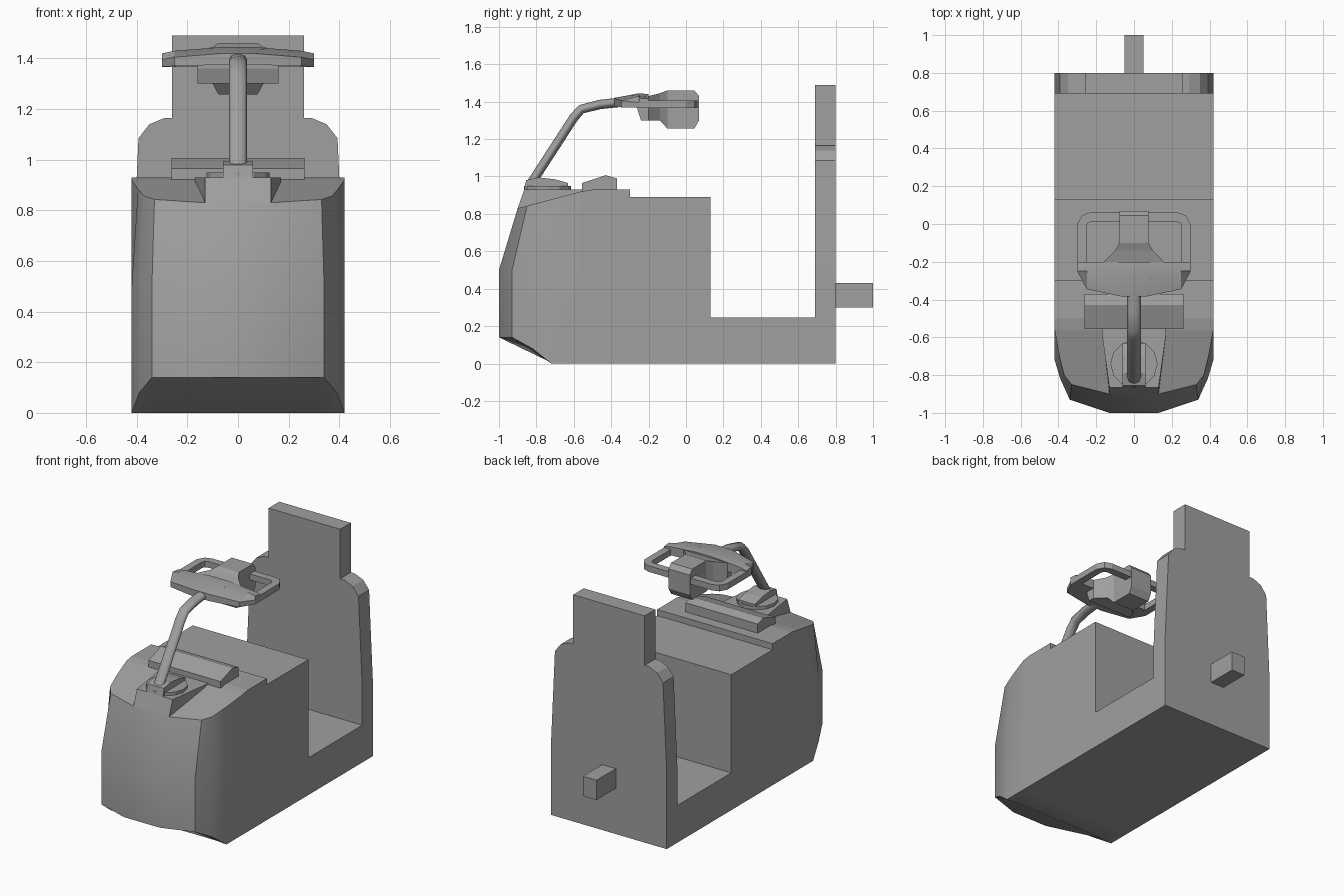
import bpy, bmesh, math

cube = bpy.data.objects.get("Cube")
if cube:
    bpy.data.objects.remove(cube, do_unlink=True)

grey = bpy.data.materials.new("plain_grey")
grey.use_nodes = True
grey.diffuse_color = (0.35, 0.35, 0.35, 1)
grey.node_tree.nodes["Principled BSDF"].inputs["Base Color"].default_value = grey.diffuse_color


def finish(name, bm, smooth=None):
    bmesh.ops.recalc_face_normals(bm, faces=bm.faces)
    mesh = bpy.data.meshes.new(name)
    bm.to_mesh(mesh)
    bm.free()
    mesh.materials.append(grey)
    obj = bpy.data.objects.new(name, mesh)
    bpy.context.collection.objects.link(obj)
    if smooth:
        bpy.ops.object.select_all(action='DESELECT')
        obj.select_set(True)
        bpy.context.view_layer.objects.active = obj
        bpy.ops.object.shade_smooth_by_angle(angle=math.radians(smooth))
    return obj


def loft(name, sections, smooth=None):
    """Bridge matching closed sections and cap both ends."""
    bm = bmesh.new()
    rings = [[bm.verts.new(p) for p in s] for s in sections]
    n = len(rings[0])
    for a, b in zip(rings, rings[1:]):
        for i in range(n):
            j = (i + 1) % n
            bm.faces.new((a[i], a[j], b[j], b[i]))
    bm.faces.new(rings[0])
    bm.faces.new(rings[-1])
    return finish(name, bm, smooth)


def side_prism(name, profile, half):
    """Side profile (y, z) extruded across x."""
    return loft(name, [[(x, y, z) for y, z in profile] for x in (-half, half)])


def mirrored(half):
    """Close an outline from its +x half."""
    return half + [(-p[0], *p[1:]) for p in reversed(half)]


def box_section(y, half, low, high):
    return [(-half, y, low), (half, y, low), (half, y, high), (-half, y, high)]


# Chassis with deck, step and standing platform
side_prism("chassis", [(-.56, 0), (.8, 0), (.8, .245), (.13, .245), (.13, .89),
                       (-.3, .89), (-.3, .93), (-.5, .93), (-.56, .92)], .42)

# Rounded nose, sloped on top and undercut at the foot
plan = [(.13, -1), (.34, -.93), (.39, -.82), (.42, -.72), (.42, -.56)]
foot = [(x, y, z) for (x, y), z in zip(plan, (.14, .14, .08, 0, 0))]
waist = [(x, y, .5) for x, y in plan]
brow = [(.13, -.9, .83), (.33, -.85, .843), (.37, -.8, .856), (.395, -.7, .883), (.42, -.56, .92)]
bm = bmesh.new()
rows = [[bm.verts.new(p) for p in mirrored(r)] for r in (foot, waist, brow)]
for a, b in zip(rows, rows[1:]):
    for i in range(len(a)):
        j = (i + 1) % len(a)
        bm.faces.new((a[i], a[j], b[j], b[i]))
bm.faces.new(rows[-1])
f = rows[0]
r, l = [bm.verts.new((x, -.71, 0)) for x in (.34, -.34)]
bm.faces.new((f[0], f[1], r, l, f[-2], f[-1]))
bm.faces.new((f[1], f[2], f[3], r))
bm.faces.new((f[-2], f[-3], f[-4], l))
bm.faces.new((f[3], f[4], f[5], f[6], l, r))
finish("nose", bm, 28)

# Flat mount standing out of the sloped nose
loft("tiller_mount", [mirrored([(.13, -.9, .83), (.17, -.58, .83), (.17, -.5, .83)]),
                      mirrored([(.13, -.865, .93), (.17, -.58, .93), (.17, -.5, .93)])])

# Backrest and rear block
back = [(.42, .2), (.42, .5), (.4, .93), (.393, 1.085), (.35, 1.14), (.29, 1.165),
        (.26, 1.165), (.26, 1.49)]
loft("backrest", [mirrored([(x, y, z) for x, z in back]) for y in (.69, .8)])
loft("rear_block", [box_section(y, .05, .3, .43) for y in (.79, 1)])

# Storage console
side_prism("console", [(-.555, .92), (-.555, .965), (-.43, 1.007), (-.37, .99), (-.37, .92)], .262)

# Swivel disc and pivot
disc = [(.125 * math.cos(i * math.pi / 6), -.74 + .125 * math.sin(i * math.pi / 6))
        for i in range(12)]
loft("swivel_disc", [[(x, y, z) for x, y in disc] for z in (.92, .95)])
side_prism("pivot", [(-.865, .93), (-.855, .98), (-.79, .995), (-.7, .985), (-.63, .965),
                     (-.63, .93)], .06)

# Bent tiller arm
curve = bpy.data.curves.new("tiller_arm", 'CURVE')
curve.dimensions = '3D'
curve.bevel_depth = .025
curve.bevel_resolution = 2
curve.use_fill_caps = True
path = [(-.83, .96), (-.6, 1.315), (-.56, 1.36), (-.46, 1.385), (-.32, 1.4)]
spline = curve.splines.new('POLY')
spline.points.add(len(path) - 1)
for point, (y, z) in zip(spline.points, path):
    point.co = (0, y, z, 1)
curve.materials.append(grey)
arm = bpy.data.objects.new("tiller_arm", curve)
arm.scale.x = 1.45
bpy.context.collection.objects.link(arm)

# Handle crossbar, crowned in the middle
spans = [(.3, -.25, 1.367, 1.415), (.25, -.345, 1.37, 1.425), (.06, -.385, 1.375, 1.44)]
spans = [(-x, *s) for x, *s in spans] + spans[::-1]
loft("handle_crossbar", [[(x, y, low), (x, -.2, low), (x, -.2, top), (x, -.25, top + .005),
                          (x, y, top - .02)] for x, y, low, top in spans], 25)

# Handle grip loop
loop = mirrored([(.3, -.22), (.3, 0), (.275, .045), (.23, .062)])
hole = mirrored([(.252, -.22), (.252, -.015), (.245, .005), (.225, .012)])
n = len(loop)
bm = bmesh.new()
grid = [[bm.verts.new((x, y, z)) for x, y in ring]
        for ring, z in ((loop, 1.367), (hole, 1.367), (hole, 1.407), (loop, 1.407))]
for i in range(n - 1):
    for k in range(4):
        a, b = grid[k], grid[(k + 1) % 4]
        bm.faces.new((a[i], a[i + 1], b[i + 1], b[i]))
for i in (0, n - 1):
    bm.faces.new([ring[i] for ring in grid])
finish("grip_loop", bm)

# Control head, flared toward the crossbar
loft("control_head", [box_section(*s) for s in (
    (-.26, .16, 1.36, 1.41), (-.24, .16, 1.3, 1.425), (-.2, .16, 1.3, 1.43),
    (-.14, .1, 1.3, 1.445), (-.1, .077, 1.257, 1.46), (.045, .077, 1.257, 1.46),
    (.07, .077, 1.3, 1.43))])
# Raised cap over the crossbar
side_prism("head_cap", [(-.33, 1.42), (-.28, 1.437), (-.22, 1.437), (-.18, 1.42)], .1)
